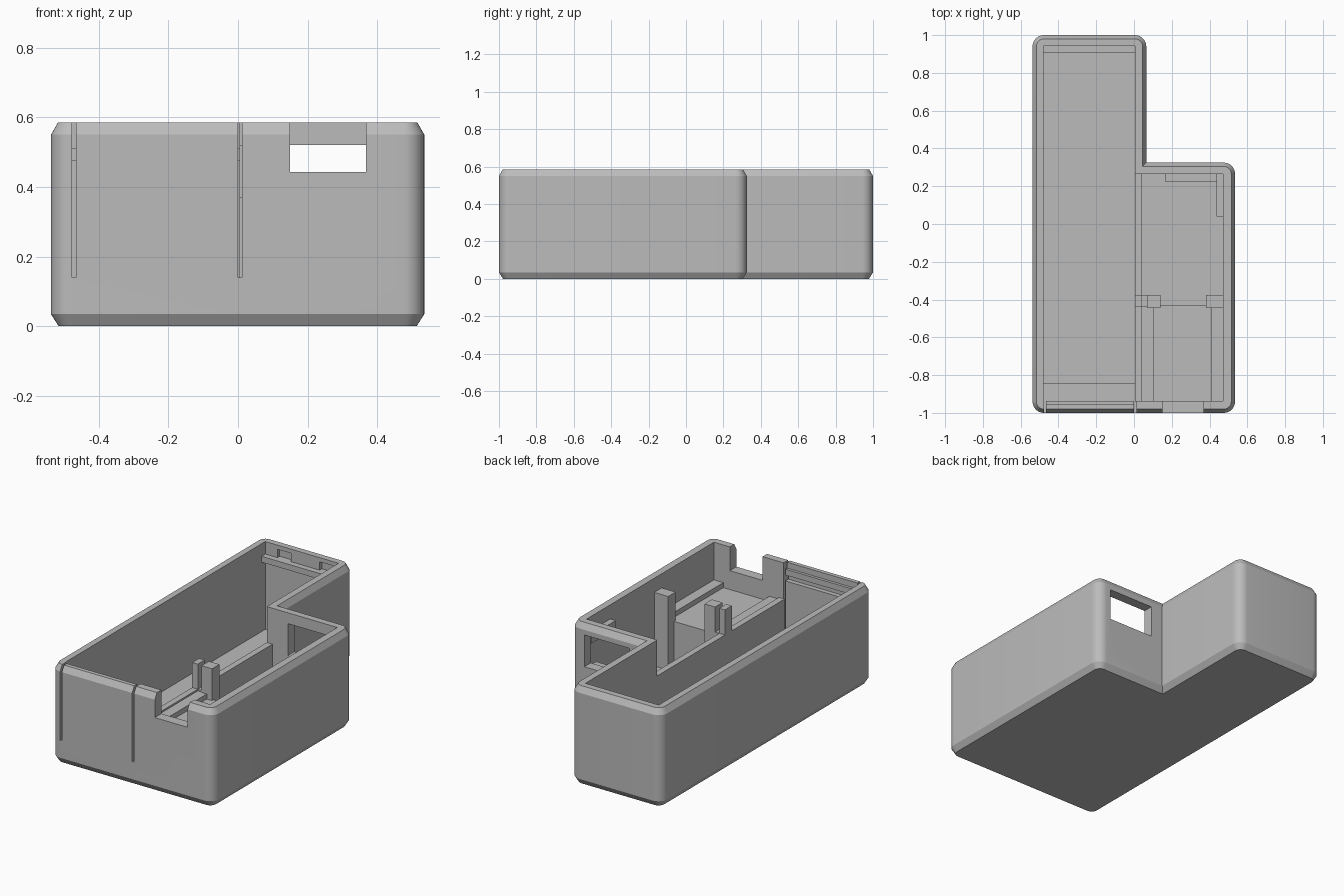
import bpy, bmesh, math
from mathutils import Vector

cube = bpy.data.objects.get("Cube")
if cube:
    bpy.data.objects.remove(cube, do_unlink=True)

GREY = 0.5
mat = bpy.data.materials.new("plain grey")
mat.diffuse_color = (GREY, GREY, GREY, 1)
mat.use_nodes = True
bsdf = next(n for n in mat.node_tree.nodes if n.type == 'BSDF_PRINCIPLED')
bsdf.inputs["Base Color"].default_value = (GREY, GREY, GREY, 1)

HEIGHT, FLOOR, RADIUS = 0.585, 0.06, 0.06
LEFT, RIGHT, ARM, STEP = -0.537, 0.535, 0.065, 0.325


def add_object(name, bm):
    bmesh.ops.recalc_face_normals(bm, faces=bm.faces)
    mesh = bpy.data.meshes.new(name)
    bm.to_mesh(mesh)
    bm.free()
    obj = bpy.data.objects.new(name, mesh)
    bpy.context.collection.objects.link(obj)
    mesh.materials.append(mat)
    return obj


def box(name, x, y, z):
    """Box from (low, high) ranges on each axis."""
    bm = bmesh.new()
    bmesh.ops.create_cube(bm, size=1)
    for v in bm.verts:
        v.co = [(lo + hi) / 2 + c * (hi - lo) for c, (lo, hi) in zip(v.co, (x, y, z))]
    return add_object(name, bm)


def outline(inset, z):
    """L-shaped outline with rounded outer corners, moved inward by inset."""
    l, r, a, s = LEFT + inset, RIGHT - inset, ARM - inset, STEP - inset
    f, b = -1 + inset, 1 - inset
    corners = [(l, f, 180), (r, f, 270), (r, s, 0), (a, s, None), (a, b, 0), (l, b, 90)]
    rad = RADIUS - inset
    points = []
    for x, y, start in corners:
        if start is None:
            points.append(Vector((x, y, z)))
            continue
        mid = math.radians(start + 45)
        cx = x - math.copysign(rad, math.cos(mid))
        cy = y - math.copysign(rad, math.sin(mid))
        for i in range(9):
            t = math.radians(start + 90 * i / 8)
            points.append(Vector((cx + rad * math.cos(t), cy + rad * math.sin(t), z)))
    return points


def cut(target, cutter):
    mod = target.modifiers.new("cut", 'BOOLEAN')
    mod.operation, mod.solver, mod.object = 'DIFFERENCE', 'EXACT', cutter
    bpy.context.view_layer.objects.active = target
    bpy.ops.object.modifier_apply(modifier=mod.name)
    bpy.data.objects.remove(cutter, do_unlink=True)


# Outer shell: stacked outlines with chamfered top and bottom
bm = bmesh.new()
rings = [[bm.verts.new(p) for p in outline(i, z)]
         for i, z in ((0.022, 0), (0, 0.035), (0, 0.55), (0.02, HEIGHT))]
for low, high in zip(rings, rings[1:]):
    for i in range(len(low)):
        j = (i + 1) % len(low)
        bm.faces.new((low[i], low[j], high[j], high[i]))
bm.faces.new(rings[0])
bm.faces.new(rings[-1])
shell = add_object("enclosure_shell", bm)

# Long bay and short bay
TOP = 0.8
cut(shell, box("long_bay", (-0.48, 0.005), (-0.938, 0.943), (FLOOR, TOP)))
cut(shell, box("short_bay", (-0.02, 0.472), (-0.938, 0.265), (FLOOR, TOP)))

# Flexible front tab: two slits and a thinned upper lip
for x in (-0.471, 0.006):
    cut(shell, box("slit", (x - 0.006, x + 0.006), (-1.1, -0.9), (0.14, TOP)))
cut(shell, box("lip_recess", (-0.47, 0.005), (-0.966, -0.9), (0.48, 0.515)))
cut(shell, box("lip_top", (-0.47, 0.005), (-0.955, -0.9), (0.55, TOP)))

# Connector notch, back window, round hole and back wall pockets
cut(shell, box("connector_notch", (0.15, 0.367), (-1.1, -0.9), (0.443, TOP)))
cut(shell, box("window", (0.145, 0.445), (0.2, 0.4), (0.33, 0.52)))
bm = bmesh.new()
bmesh.ops.create_cone(bm, cap_ends=True, segments=32, radius1=0.075, radius2=0.075, depth=0.2)
for v in bm.verts:
    v.co = (v.co.x + 0.33, v.co.z + 0.3, v.co.y + 0.2)
cut(shell, add_object("round_hole", bm))
for x in (-0.4, -0.12):
    cut(shell, box("pocket", (x, x + 0.09), (0.92, 0.965), (0.51, 0.56)))

bpy.ops.object.select_all(action='DESELECT')
shell.select_set(True)
bpy.context.view_layer.objects.active = shell
bpy.ops.object.shade_smooth_by_angle(angle=math.radians(25))

# Long bay fittings
box("back_ledge", (-0.482, 0.007), (0.908, 0.945), (0.475, 0.51))
box("front_floor_step", (-0.482, 0.005), (-0.94, -0.845), (0.05, 0.14))

# Divider and board supports in the short bay
RAIL = 0.37
box("divider_rail", (0.005, 0.042), (-0.94, 0.267), (0.05, RAIL))
box("left_board_rail", (0.042, 0.105), (-0.94, -0.44), (0.05, RAIL - 0.01))
box("right_board_rail", (0.41, 0.474), (-0.94, -0.44), (0.05, RAIL - 0.01))
box("board_platform", (0.105, 0.41), (-0.94, -0.43), (0.05, 0.33))

# Clip posts
box("inner_clip_prong", (0.005, 0.042), (-0.44, -0.375), (0.3, 0.52))
box("clip_bridge", (0.042, 0.07), (-0.44, -0.375), (0.05, RAIL))
box("outer_clip_prong", (0.07, 0.14), (-0.445, -0.375), (0.05, 0.52))
box("tall_post", (0.38, 0.474), (-0.445, -0.375), (0.05, 0.5))

# Supports beside the window
box("window_sill", (0.165, 0.437), (0.225, 0.267), (0.285, 0.325))
box("side_bracket", (0.437, 0.474), (0.04, 0.267), (0.45, 0.5))
